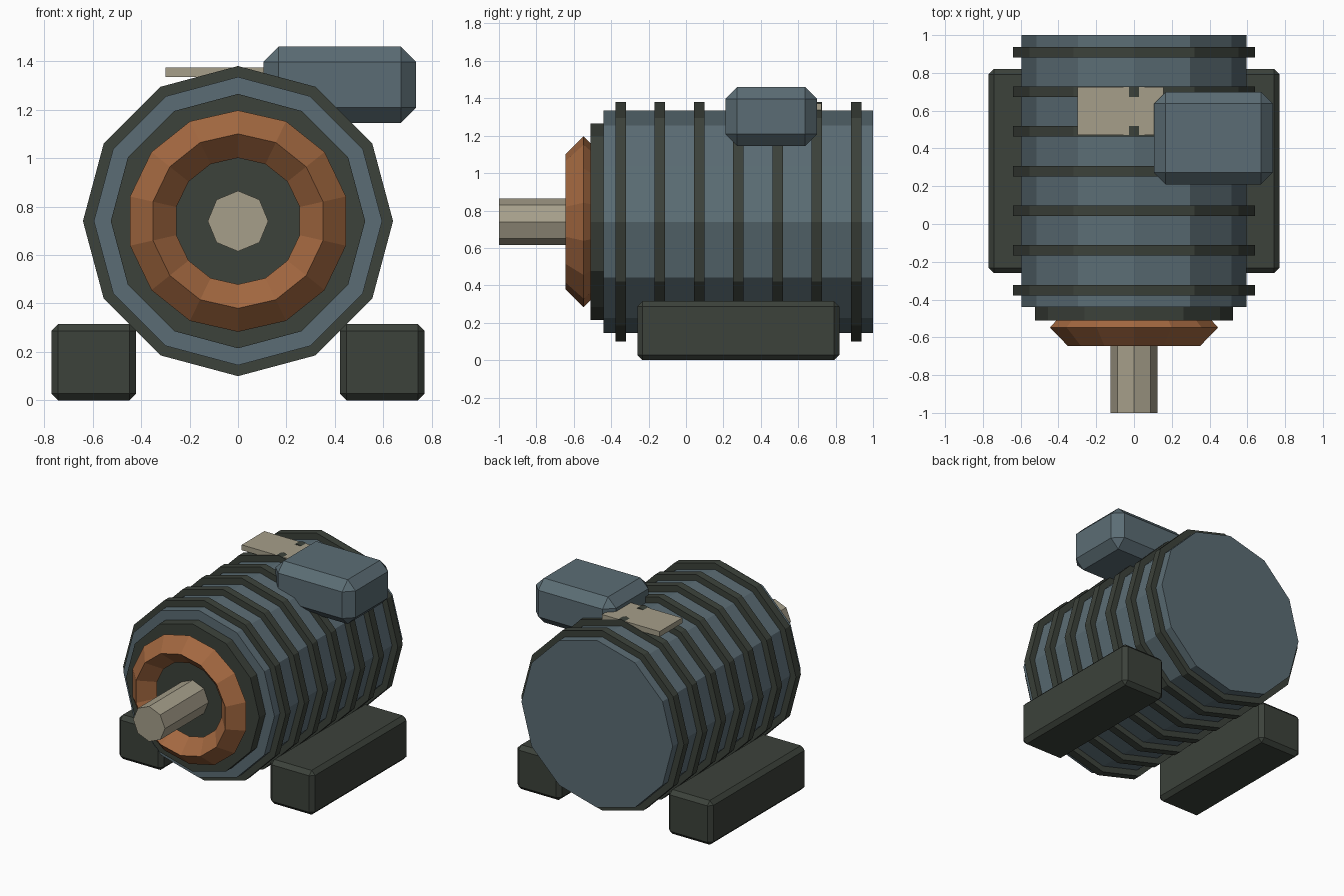
import bpy, bmesh, math
from mathutils import Matrix

if "Cube" in bpy.data.objects:
    bpy.data.objects.remove(bpy.data.objects["Cube"])

AXIS_Z = 0.74  # height of the motor axis


def material(name, rgb):
    m = bpy.data.materials.new(name)
    m.diffuse_color = (*rgb, 1)
    m.use_nodes = True
    m.node_tree.nodes["Principled BSDF"].inputs["Base Color"].default_value = m.diffuse_color
    return m


slate = material("slate blue paint", (0.105, 0.152, 0.176))
dark = material("dark iron", (0.045, 0.054, 0.043))
copper = material("copper", (0.37, 0.14, 0.052))
steel = material("pale steel", (0.38, 0.345, 0.255))


def finish(name, bm, mat):
    bmesh.ops.recalc_face_normals(bm, faces=bm.faces)
    me = bpy.data.meshes.new(name)
    bm.to_mesh(me)
    bm.free()
    me.materials.append(mat)
    ob = bpy.data.objects.new(name, me)
    bpy.context.collection.objects.link(ob)
    return ob


def lathe(name, profile, sides, mat, closed=False):
    """Revolve (radius, y) points about the motor axis, one vertex at the top."""
    bm = bmesh.new()
    rings = []
    for r, y in profile:
        ring = []
        for i in range(sides):
            a = 2 * math.pi * i / sides
            ring.append(bm.verts.new((r * math.sin(a), y, AXIS_Z + r * math.cos(a))))
        rings.append(ring)
    pairs = list(zip(rings, rings[1:]))
    if closed:
        pairs.append((rings[-1], rings[0]))
    else:
        bm.faces.new(rings[0])
        bm.faces.new(rings[-1])
    for a, b in pairs:
        for i in range(sides):
            j = (i + 1) % sides
            bm.faces.new((a[i], a[j], b[j], b[i]))
    return finish(name, bm, mat)


def box(name, lo, hi, mat, bevel=0.0):
    bm = bmesh.new()
    size = [h - l for l, h in zip(lo, hi)]
    mid = [(h + l) / 2 for l, h in zip(lo, hi)]
    bmesh.ops.create_cube(bm, size=1, matrix=Matrix.Translation(mid) @ Matrix.Diagonal((*size, 1)))
    if bevel:
        bmesh.ops.bevel(bm, geom=bm.edges[:], offset=bevel, segments=1, affect='EDGES')
    return finish(name, bm, mat)


# Housing, front flange and cooling fins
lathe("housing", [(0.595, -0.44), (0.595, 1.0)], 12, slate)
lathe("front_flange", [(0.525, -0.51), (0.525, -0.43)], 12, dark)
for i in range(7):
    y = -0.35 + 0.21 * i
    lathe(f"cooling_fin_{i + 1}", [(0.64, y - 0.028), (0.64, y + 0.028)], 12, dark)

# Diamond-section copper ring and the drive shaft
lathe("copper_ring", [(0.457, -0.547), (0.36, -0.645), (0.261, -0.547), (0.36, -0.449)], 14, copper, closed=True)
lathe("drive_shaft", [(0.125, -1.0), (0.125, -0.45)], 8, steel)

# Feet on both sides
for side, lo, hi in (("left", -0.77, -0.42), ("right", 0.42, 0.77)):
    box(f"{side}_foot", (lo, -0.26, 0), (hi, 0.82, 0.315), dark, 0.028)

# Terminal box and rating plate
box("terminal_box", (0.105, 0.21, 1.145), (0.735, 0.70, 1.46), slate, 0.063)
box("rating_plate", (-0.30, 0.47, 1.335), (0.155, 0.725, 1.373), steel)
